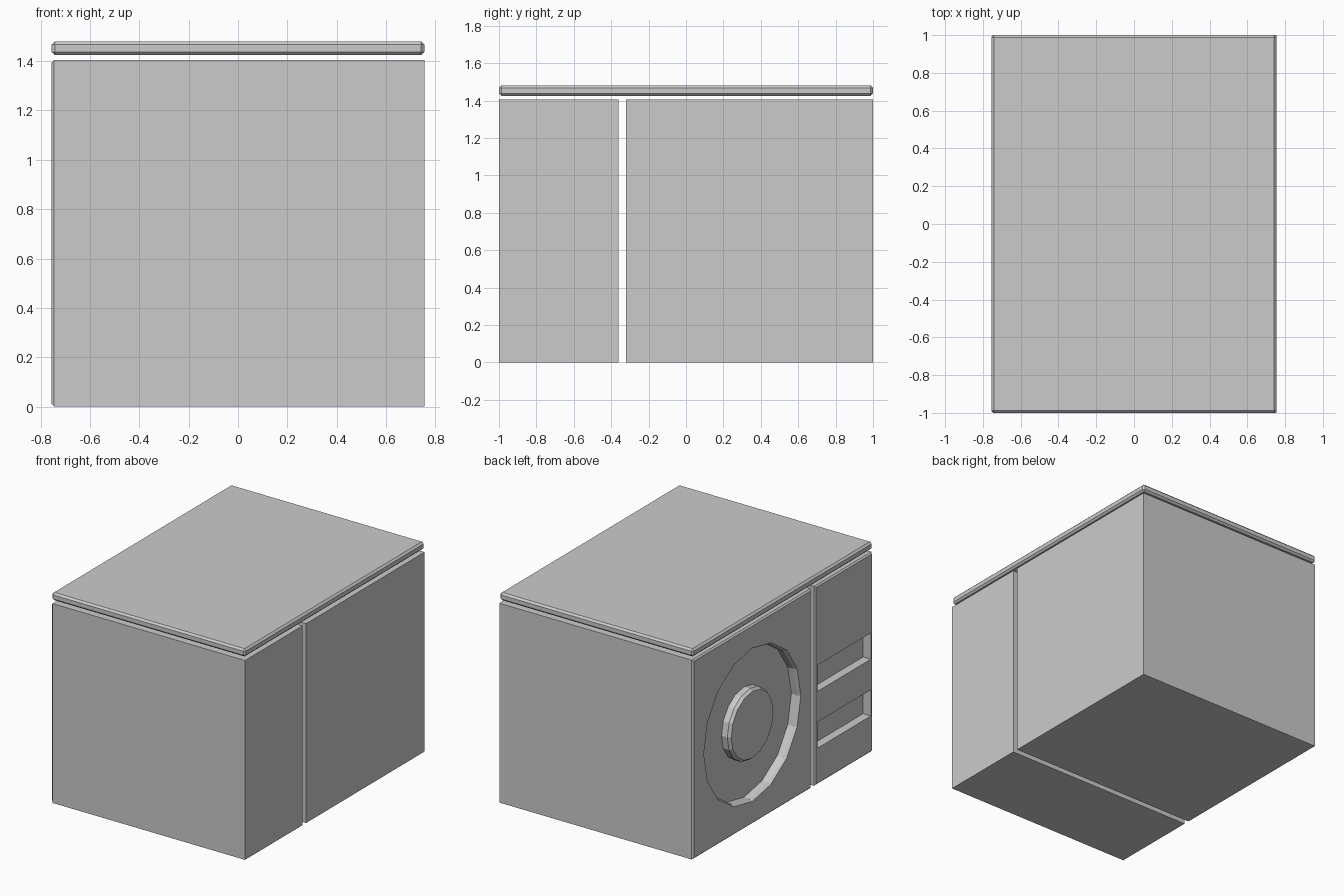
import bpy, bmesh, math

if "Cube" in bpy.data.objects:
    bpy.data.objects.remove(bpy.data.objects["Cube"])

XL = 0.755   # half width; the fan side is at x = -XL


def finish(bm, name):
    bmesh.ops.recalc_face_normals(bm, faces=bm.faces[:])
    me = bpy.data.meshes.new(name)
    bm.to_mesh(me)
    bm.free()
    ob = bpy.data.objects.new(name, me)
    bpy.context.collection.objects.link(ob)
    return ob


def box(name, lo, hi, chamfer=0.0, pick=lambda e: True):
    bm = bmesh.new()
    bmesh.ops.create_cube(bm, size=1)
    for v in bm.verts:
        for i in range(3):
            v.co[i] = lo[i] if v.co[i] < 0 else hi[i]
    if chamfer:
        bmesh.ops.bevel(bm, geom=[e for e in bm.edges if pick(e)],
                        offset=chamfer, segments=1, affect='EDGES')
    return finish(bm, name)


def lathe(name, profile, cy, cz, sides=16):
    """Closed (x, radius) profile turned around an x-parallel axis."""
    bm = bmesh.new()
    rings = []
    for k in range(sides):
        a = 2 * math.pi * k / sides
        rings.append([bm.verts.new((x, cy + r * math.cos(a), cz + r * math.sin(a)))
                      for x, r in profile])
    n = len(profile)
    for k in range(sides):
        a, b = rings[k], rings[(k + 1) % sides]
        for i in range(n):
            j = (i + 1) % n
            bm.faces.new((a[i], a[j], b[j], b[i]))
    return finish(bm, name)


def cut(target, cutter):
    cutter.hide_render = True
    cutter.hide_viewport = True
    m = target.modifiers.new("cut", 'BOOLEAN')
    m.operation = 'DIFFERENCE'
    m.solver = 'EXACT'
    m.object = cutter


def on_fan_side(e):
    return all(v.co.x < -XL + 0.001 for v in e.verts)


# two separate cabinets, chamfered around the fan-side face only
fan_cabinet = box("fan_cabinet", (-XL, -0.32, 0), (XL, 1, 1.405), 0.01, on_fan_side)
vent_cabinet = box("vent_cabinet", (-XL, -1, 0), (XL, -0.36, 1.405), 0.01, on_fan_side)

# floating lid with chamfered edges
box("lid", (-XL, -1, 1.425), (XL, 1, 1.48), 0.013)

# ring recess, leaving the flush hub in the middle
ring = [(-0.80, 0.54), (-XL, 0.54), (-XL + 0.02, 0.528), (-XL + 0.065, 0.528),
        (-XL + 0.065, 0.25), (-XL + 0.02, 0.25), (-XL, 0.235), (-0.80, 0.235)]
cut(fan_cabinet, lathe("ring_cutter", ring, 0.34, 0.70))

# two horizontal slots
for i, z in enumerate((0.35, 0.75)):
    cut(vent_cabinet, box(f"slot_cutter_{i + 1}", (-0.80, -0.98, z - 0.092),
                          (-XL + 0.06, -0.385, z + 0.092)))
